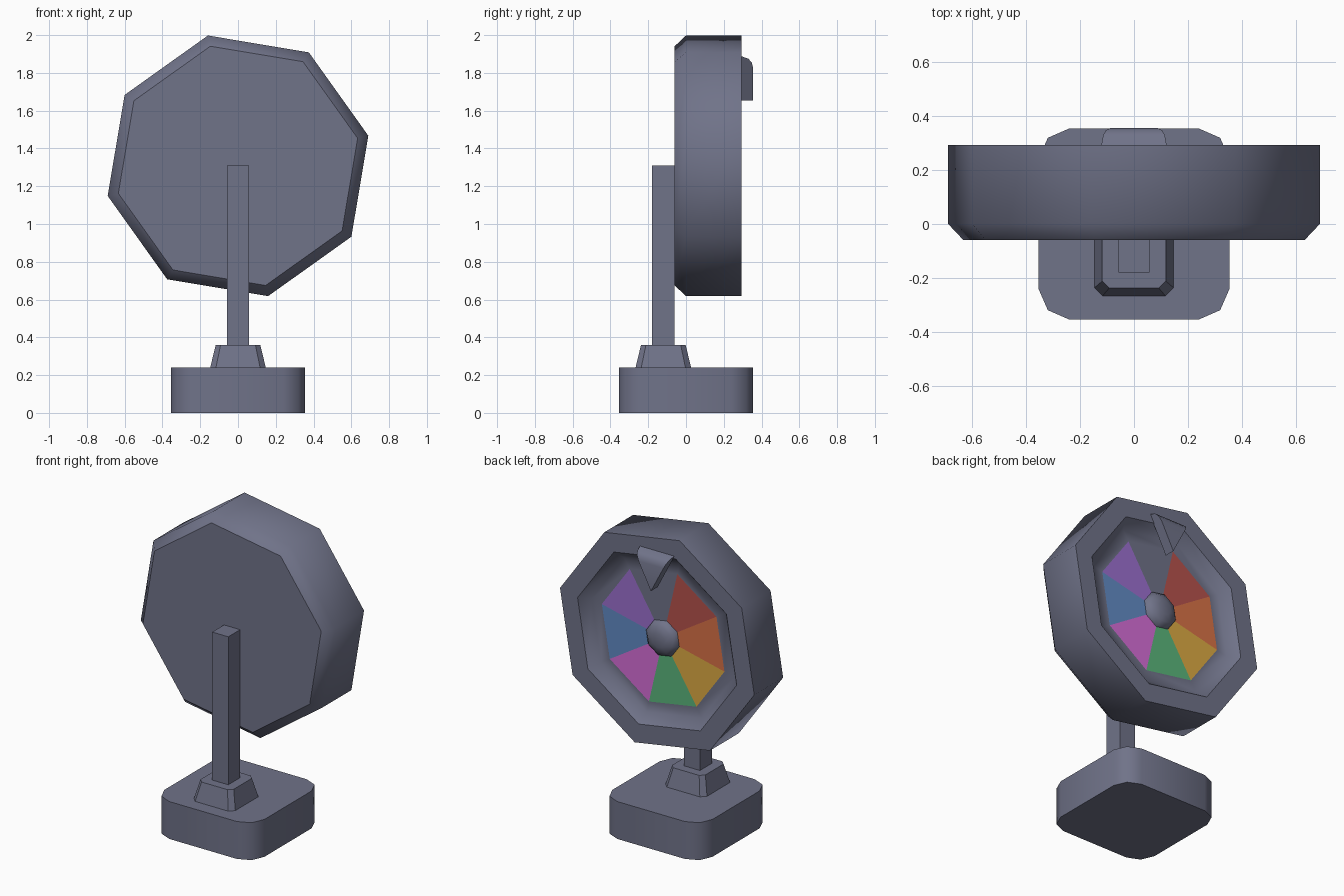
import bpy, bmesh, math

if "Cube" in bpy.data.objects:
    bpy.data.objects.remove(bpy.data.objects["Cube"])

def srgb(r, g, b):
    f = lambda c: c / 12.92 if c <= 0.04045 else ((c + 0.055) / 1.055) ** 2.4
    return (f(r / 255), f(g / 255), f(b / 255), 1)

def material(name, rgb):
    m = bpy.data.materials.new(name)
    m.diffuse_color = srgb(*rgb)
    m.use_nodes = True
    m.node_tree.nodes["Principled BSDF"].inputs["Base Color"].default_value = m.diffuse_color
    return m

GREY = material("slate_grey", (112, 115, 137))
WEDGES = [material(n, c) for n, c in (
    ("red", (182, 82, 76)), ("orange", (216, 114, 71)), ("yellow", (220, 170, 68)),
    ("green", (91, 182, 124)), ("magenta", (215, 110, 216)),
    ("blue", (98, 139, 197)), ("purple", (156, 112, 207)))]

def finish(name, bm, mats=(GREY,), smooth=None):
    bmesh.ops.recalc_face_normals(bm, faces=bm.faces)
    me = bpy.data.meshes.new(name)
    bm.to_mesh(me)
    bm.free()
    ob = bpy.data.objects.new(name, me)
    bpy.context.collection.objects.link(ob)
    for m in mats:
        me.materials.append(m)
    if smooth:
        bpy.ops.object.select_all(action='DESELECT')
        ob.select_set(True)
        bpy.context.view_layer.objects.active = ob
        bpy.ops.object.shade_smooth_by_angle(angle=math.radians(smooth))
    return ob

def loft(bm, rings, cap_start=True, cap_end=True):
    """Skin a list of point rings; returns the vertex rings."""
    vs = [[bm.verts.new(p) for p in r] for r in rings]
    n = len(vs[0])
    for a, b in zip(vs, vs[1:]):
        for i in range(n):
            bm.faces.new((a[i], a[(i + 1) % n], b[(i + 1) % n], b[i]))
    if cap_start:
        bm.faces.new(vs[0])
    if cap_end:
        bm.faces.new(vs[-1])
    return vs

def mirrored_outline(corner, z, cy=0):
    """Full outline from the points of the +x +y corner, going round."""
    pts = []
    for sx, sy, rev in ((1, 1, 0), (-1, 1, 1), (-1, -1, 0), (1, -1, 1)):
        c = corner[::-1] if rev else corner
        pts += [(x * sx, y * sy + cy, z) for x, y in c]
    return pts

# base: block with rounded corners
bm = bmesh.new()
corner = [(.355, .24), (.32, .32), (.24, .355)]
loft(bm, [mirrored_outline(corner, z) for z in (0, .24)])
finish("base", bm, smooth=50)

# collar: tapered foot of the post
bm = bmesh.new()
loft(bm, [mirrored_outline([(w, w - c), (w - c, w)], z, -.12)
          for w, c, z in ((.147, .03, .24), (.118, .026, .36))])
finish("post_collar", bm)

# post
bm = bmesh.new()
loft(bm, [mirrored_outline([(.057, .06)], z, -.12) for z in (.36, 1.31)])
finish("post", bm)

# wheel: eight-sided drum, bevelled front, recessed back with coloured wedges
CZ, START = 1.308, math.radians(103)

def octagon(r, y):
    return [(r * math.cos(START + i * math.pi / 4), y,
             CZ + r * math.sin(START + i * math.pi / 4)) for i in range(8)]

bm = bmesh.new()
rings = loft(bm, [octagon(.65, -.06), octagon(.708, 0), octagon(.708, .293),
                  octagon(.58, .293), octagon(.52, .232), octagon(.447, .232)],
             cap_end=False)
centre = bm.verts.new((0, .232, CZ))
for i in range(8):
    f = bm.faces.new((rings[-1][i], rings[-1][(i + 1) % 8], centre))
    f.material_index = (i + 1) % 8          # the last wedge stays grey
for f in bm.faces:
    f.smooth = True
for r in (0, 2, 3):                          # crisp front edge and rim edges
    for i in range(8):
        bm.edges.get((rings[r][i], rings[r][(i + 1) % 8])).smooth = False
finish("wheel", bm, [GREY] + WEDGES)

# hub: low dome in the middle of the wheel
bm = bmesh.new()
loft(bm, [octagon(r, y) for r, y in ((.12, .225), (.115, .245), (.09, .268), (.045, .282))])
finish("hub", bm, smooth=60)

# pointer: downward triangle with rounded top, hanging over the rim
bm = bmesh.new()
TIP = 1.655
loft(bm, [[(-(z - TIP) * .52, y, z), ((z - TIP) * .52, y, z), (0, y, TIP)]
          for y, z in ((.288, 1.89), (.33, 1.875), (.348, 1.855), (.356, 1.825))])
finish("pointer", bm, smooth=50)
